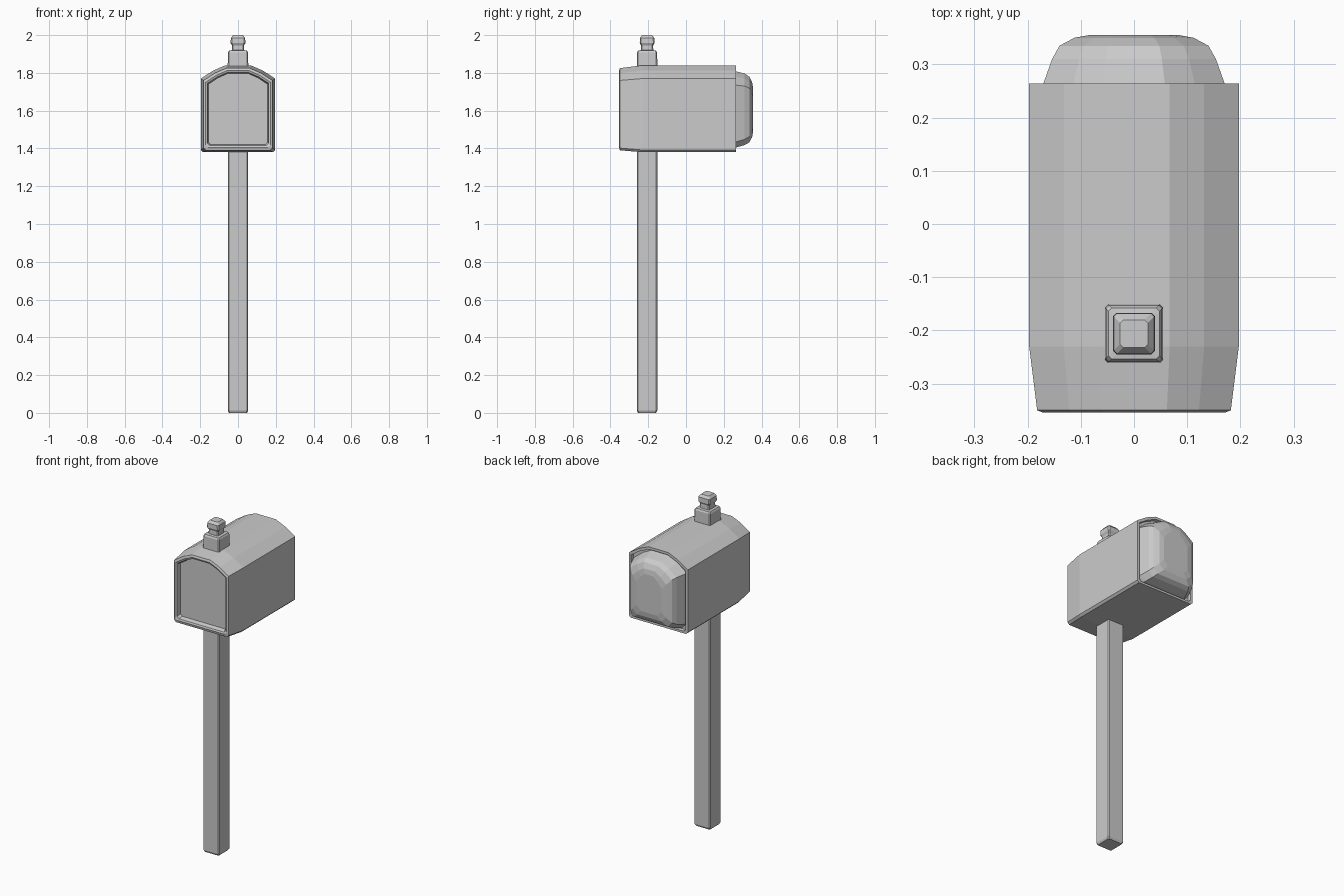
import bpy, bmesh

if "Cube" in bpy.data.objects:
    bpy.data.objects.remove(bpy.data.objects["Cube"])


def mailbox_ring(y, w, zb, zs, zt, c=0.012):
    """Arched-top outline: straight walls, faceted roof, small lower chamfers."""
    right = [(w - c, zb), (w, zb + c), (w, zs),
             (0.67 * w, zs + 0.6 * (zt - zs)), (0.34 * w, zt)]
    pts = right + [(-x, z) for x, z in reversed(right)]
    return [(x, y, z) for x, z in pts]


def square_ring(z, h, cy=-0.206, c=0.006):
    """Square outline with tiny chamfered corners."""
    k = h - c
    pts = [(k, -h), (h, -k), (h, k), (k, h), (-k, h), (-h, k), (-h, -k), (-k, -h)]
    return [(x, cy + y, z) for x, y in pts]


def loft(name, rings):
    """Skin successive outlines and close both ends."""
    bm = bmesh.new()
    loops = [[bm.verts.new(p) for p in r] for r in rings]
    n = len(loops[0])
    for a, b in zip(loops, loops[1:]):
        for i in range(n):
            j = (i + 1) % n
            bm.faces.new((a[i], a[j], b[j], b[i]))
    bm.faces.new(loops[0])
    bm.faces.new(loops[-1])
    bmesh.ops.recalc_face_normals(bm, faces=bm.faces)
    mesh = bpy.data.meshes.new(name)
    bm.to_mesh(mesh)
    bm.free()
    obj = bpy.data.objects.new(name, mesh)
    bpy.context.collection.objects.link(obj)
    return obj


# Box with recessed front door and tapered front edge
loft("mailbox_body", [
    mailbox_ring(-0.325, 0.157, 1.422, 1.74, 1.797),
    mailbox_ring(-0.350, 0.162, 1.415, 1.745, 1.802),
    mailbox_ring(-0.354, 0.172, 1.405, 1.75, 1.812),
    mailbox_ring(-0.350, 0.182, 1.390, 1.76, 1.825),
    mailbox_ring(-0.230, 0.197, 1.380, 1.77, 1.840),
    mailbox_ring(0.264, 0.197, 1.380, 1.77, 1.840),
    mailbox_ring(0.264, 0.182, 1.393, 1.76, 1.825),
    mailbox_ring(0.245, 0.180, 1.395, 1.76, 1.823),
])

# Domed rear cap
loft("rear_cap", [
    mailbox_ring(0.240, 0.177, 1.400, 1.74, 1.815, 0.03),
    mailbox_ring(0.265, 0.170, 1.405, 1.735, 1.808, 0.03),
    mailbox_ring(0.310, 0.154, 1.418, 1.73, 1.797, 0.03),
    mailbox_ring(0.335, 0.140, 1.432, 1.72, 1.780, 0.03),
    mailbox_ring(0.350, 0.112, 1.460, 1.69, 1.750, 0.03),
    mailbox_ring(0.355, 0.085, 1.490, 1.66, 1.720, 0.03),
])

# Square post below the box
loft("post", [square_ring(0, 0.048), square_ring(0.012, 0.054), square_ring(1.39, 0.054)])

# Post top and finial above the roof
loft("post_top", [
    square_ring(1.82, 0.055), square_ring(1.908, 0.053), square_ring(1.918, 0.048),
    square_ring(1.92, 0.033), square_ring(1.945, 0.032), square_ring(1.958, 0.039),
    square_ring(1.985, 0.038), square_ring(2.0, 0.026),
])
